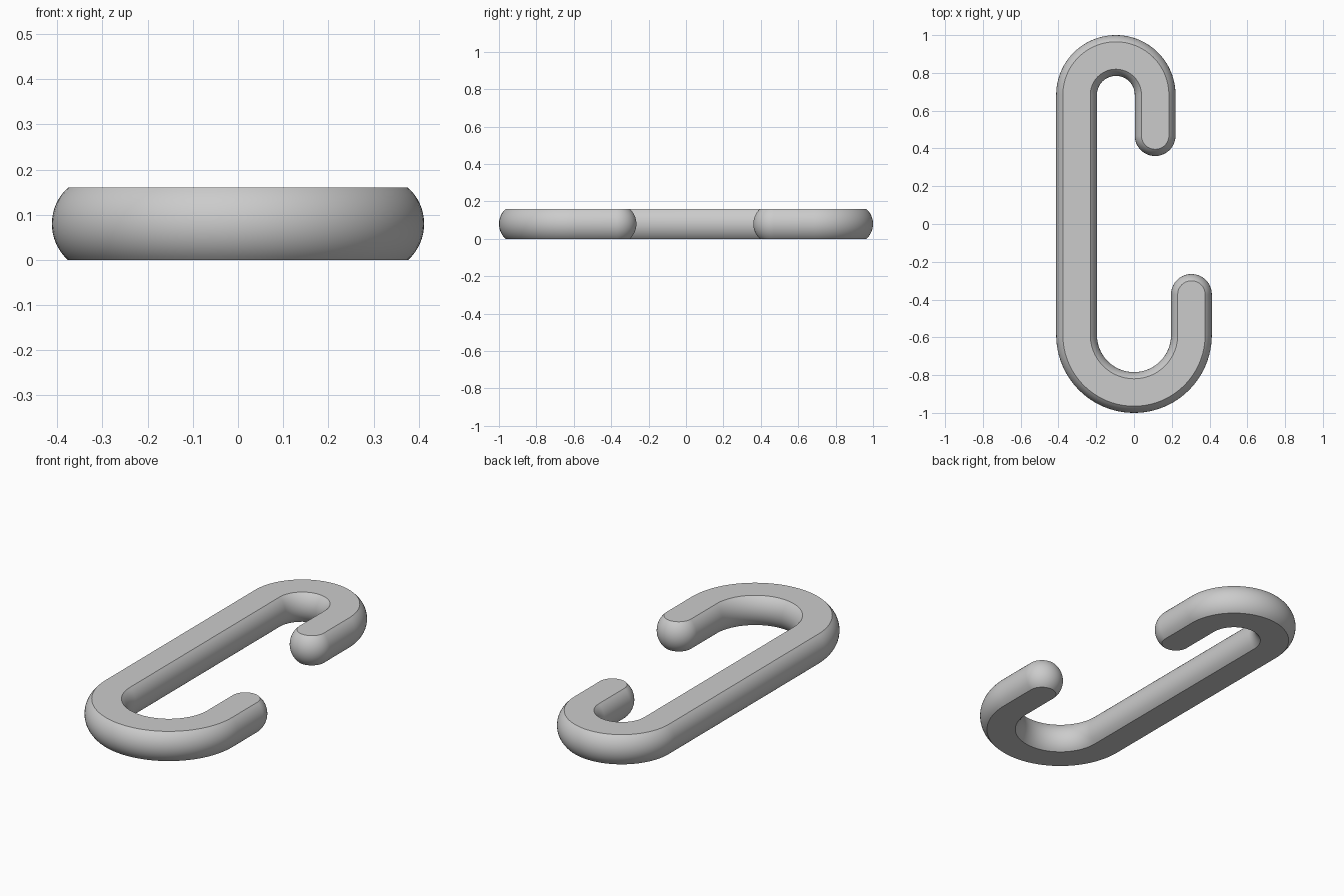
import bpy
import bmesh
import math
from mathutils import Vector

if "Cube" in bpy.data.objects:
    bpy.data.objects.remove(bpy.data.objects["Cube"], do_unlink=True)

BAR = 0.108       # radius of the round bar
HALF = 0.08       # half the height left between the two flats
LEVELS = 16       # steps up the rounded side
ARC = 48          # steps around each half turn


def polar(angle):
    return Vector((math.cos(angle), math.sin(angle)))


def half_turn(centre, radius, start, steps=ARC):
    """Counter-clockwise half turn as (point, outward direction) pairs."""
    turns = [polar(start + math.pi * i / steps) for i in range(steps + 1)]
    return [(Vector(centre) + d * radius, d) for d in turns]


# Centre line: small hook tip, small bend, long shank, large bend, large hook tip
small_tip = Vector((0.112, 0.468))
large_tip = Vector((0.304, -0.373))
right = Vector((1, 0))
path = [(small_tip, right)]
path += half_turn((-0.096, 0.684), 0.208, 0)
path += half_turn((0, -0.588), 0.304, math.pi)
path += [(large_tip, right)]

# Closed outline: outer side, large tip, inner side, small tip
outline = path[:-1] + half_turn(large_tip, 0, 0)
outline += [(p, -d) for p, d in reversed(path[1:-1])]
outline += half_turn(small_tip, 0, math.pi)[:-1]

# Stack the outline in levels, offset to follow the round bar
bm = bmesh.new()
rings = []
limit = math.asin(HALF / BAR)
for k in range(LEVELS + 1):
    a = limit * (2 * k / LEVELS - 1)
    width, z = BAR * math.cos(a), HALF + BAR * math.sin(a)
    rings.append([bm.verts.new((*(p + d * width), z)) for p, d in outline])

count = len(outline)
for low, high in zip(rings, rings[1:]):
    for i in range(count):
        j = (i + 1) % count
        bm.faces.new((low[i], low[j], high[j], high[i]))

# Flat top and bottom
bm.faces.new(rings[-1])
bm.faces.new(reversed(rings[0]))
bmesh.ops.recalc_face_normals(bm, faces=bm.faces)

mesh = bpy.data.meshes.new("double_hook")
bm.to_mesh(mesh)
bm.free()
hook = bpy.data.objects.new("double_hook", mesh)
bpy.context.collection.objects.link(hook)

# Plain grey
grey = bpy.data.materials.new("plain_grey")
grey.use_nodes = True
colour = (0.6, 0.6, 0.6, 1)
grey.diffuse_color = colour
grey.node_tree.nodes["Principled BSDF"].inputs["Base Color"].default_value = colour
mesh.materials.append(grey)

bpy.ops.object.select_all(action="DESELECT")
hook.select_set(True)
bpy.context.view_layer.objects.active = hook
bpy.ops.object.shade_smooth_by_angle(angle=math.radians(30))
